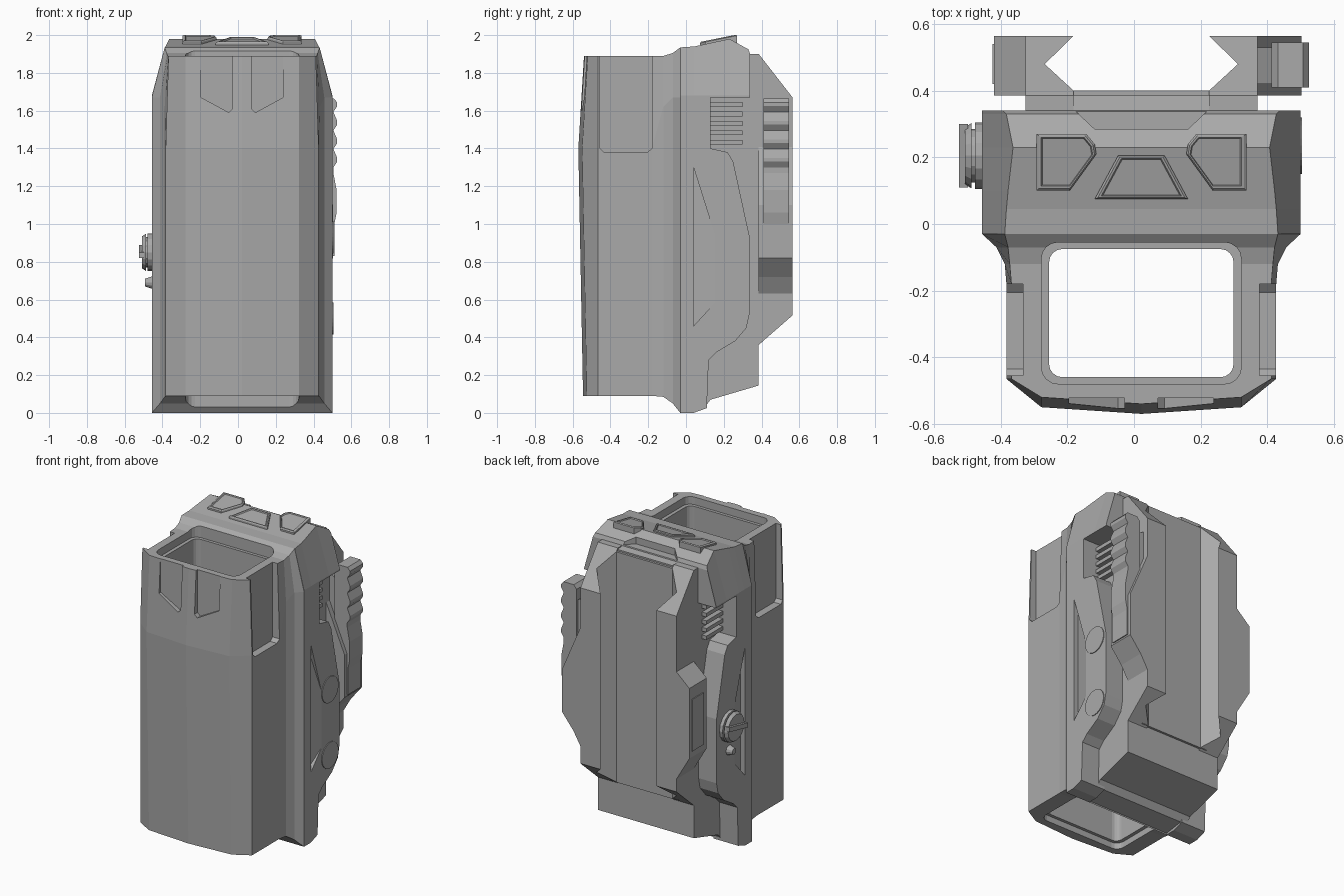
import bpy, bmesh, math
from mathutils import Vector, Matrix

if "Cube" in bpy.data.objects:
    bpy.data.objects.remove(bpy.data.objects["Cube"])

CX = 0.022  # the housing's own centre line
grey = bpy.data.materials.new("housing_grey")
grey.use_nodes = True
grey.diffuse_color = (0.4, 0.4, 0.4, 1)
grey.node_tree.nodes["Principled BSDF"].inputs["Base Color"].default_value = (0.4, 0.4, 0.4, 1)


def finish(name, bm):
    bmesh.ops.recalc_face_normals(bm, faces=bm.faces)
    mesh = bpy.data.meshes.new(name)
    bm.to_mesh(mesh)
    bm.free()
    mesh.transform(Matrix.Translation((CX, 0, 0)))
    mesh.materials.append(grey)
    ob = bpy.data.objects.new(name, mesh)
    bpy.context.collection.objects.link(ob)
    return ob


def skin(sections):
    """Skin a run of matching closed sections and cap both ends."""
    bm = bmesh.new()
    rings = [[bm.verts.new(p) for p in s] for s in sections]
    n = len(rings[0])
    for a, b in zip(rings, rings[1:]):
        for i in range(n):
            bm.faces.new((a[i], a[(i + 1) % n], b[(i + 1) % n], b[i]))
    bm.faces.new(rings[0])
    bm.faces.new(rings[-1])
    return bm


def place(axis, u, v, w):
    return {"x": (w, u, v), "y": (u, w, v), "z": (u, v, w)}[axis]


def prism(name, axis, pts, lo, hi):
    return finish(name, skin([[place(axis, u, v, w) for u, v in pts] for w in (lo, hi)]))


def mirrored(pts):
    return [(-x, y) for x, y in pts]


def rounded(x0, x1, y0, y1, r, steps=4):
    pts = []
    for k, (x, y) in enumerate(((x1 - r, y1 - r), (x0 + r, y1 - r), (x0 + r, y0 + r), (x1 - r, y0 + r))):
        for i in range(steps + 1):
            a = math.pi / 2 * (k + i / steps)
            pts.append((x + r * math.cos(a), y + r * math.sin(a)))
    return pts


def cut(ob, cutters):
    for c in cutters:
        c.hide_render = True
        m = ob.modifiers.new("cut", "BOOLEAN")
        m.operation, m.solver, m.object = "DIFFERENCE", "EXACT", c
    bpy.context.view_layer.update()
    deps = bpy.context.evaluated_depsgraph_get()
    mesh = bpy.data.meshes.new_from_object(ob.evaluated_get(deps))
    ob.modifiers.clear()
    ob.data = mesh


def drop(cutters):
    for c in cutters:
        bpy.data.objects.remove(c)


# Hood: faceted tube, slightly pinched at both ends
half = [(0.0, -0.57), (0.3, -0.55), (0.405, -0.465), (0.405, -0.18)]
sections = []
for z, dy, dx in ((0.09, 0.025, 0), (1.4, 0, 0), (1.89, 0.03, 0.015)):
    right = [(x - (dx if x > 0.35 else 0), y + (dy if y < -0.5 else 0), z) for x, y in half]
    sections.append(right + [(-x, y, z) for x, y, z in reversed(right[1:])])
hood = finish("hood", skin(sections))

# Flare joining hood to body, then the sloped cap: both lofted along y


def flare_section(y, low, shoulder, top, w, wt):
    return [(-w, y, low), (w, y, low), (w, y, shoulder), (wt, y, top), (-wt, y, top), (-w, y, shoulder)]


flare = finish("body_flare", skin([
    flare_section(-0.18, 0.09, 1.4, 1.89, 0.405, 0.39),
    flare_section(-0.12, 0.085, 1.62, 1.89, 0.41, 0.395),
    flare_section(-0.07, 0.05, 1.67, 1.905, 0.435, 0.4),
    flare_section(-0.03, 0, 1.67, 1.935, 0.478, 0.41)]))
cap = finish("body_cap", skin([
    flare_section(y, 1.6 if y < 0.1 else 1.67, 1.68, z, 0.478, w) for y, z, w in
    ((-0.03, 1.935, 0.41), (0.045, 1.94, 0.405), (0.1, 1.952, 0.4),
     (0.23, 1.98, 0.385), (0.33, 1.925, 0.405), (0.34, 1.9, 0.415))]))

# Opening right through the hood, stepped at both ends
bore = [prism("bore", "z", rounded(-0.277, 0.277, -0.46, -0.075, 0.04), -0.2, 2.2),
        prism("bore_top", "z", rounded(-0.3, 0.3, -0.48, -0.055, 0.05), 1.84, 2.2),
        prism("bore_bottom", "z", rounded(-0.3, 0.3, -0.48, -0.055, 0.05), -0.2, 0.13)]

# Recessed panels near the top of the hood
window = [(0.05, 1.95), (0.05, 1.61), (0.07, 1.59), (0.217, 1.67), (0.217, 1.95)]
side_window = [(-0.455, 2), (-0.455, 1.4), (-0.435, 1.38), (-0.205, 1.38), (-0.18, 1.4), (-0.18, 2)]
panels = [prism("panel", "y", p, -0.7, -0.522) for p in (window, mirrored(window))]
panels += [prism("side_panel", "x", side_window, s * 0.355, s * 0.6) for s in (1, -1)]
cut(hood, bore + panels)
cut(flare, bore)
drop(bore + panels)

# Notch in the rear edge of the cap
notch = [prism("notch", "z", [(-0.22, 0.36), (-0.14, 0.285), (0.14, 0.285), (0.22, 0.36)], 1.905, 2.2)]
cut(cap, notch)
drop(notch)

# Core block behind the hood
prism("body_core", "x", [(-0.03, 0.01), (0.1, 0.03), (0.13, 0.07), (0.385, 0.145), (0.385, 1.89),
                         (0.33, 1.9), (-0.03, 1.9)], -0.348, 0.348)

# Curved side plates with a wedge-shaped hollow
plate = [(-0.03, 0), (0.04, 0), (0.11, 0.025), (0.12, 0.28), (0.16, 0.32), (0.26, 0.38), (0.32, 0.45),
         (0.335, 0.52), (0.335, 0.94), (0.25, 1.33), (0.22, 1.38), (0.13, 1.4), (0.13, 1.68), (-0.03, 1.68)]
facet = [(0.04, 1.3), (0.15, 0.95), (0.15, 0.58), (0.04, 0.46)]
for s, side in ((1, "left"), (-1, "right")):
    ob = prism(side + "_side_plate", "x", plate, s * 0.3, s * 0.478)
    deep = [(s * (0.445 if y < 0.1 else 0.478), y, z) for y, z in facet]
    hollow = [finish("hollow", skin([deep, [(s * 0.6, y, z) for y, z in facet]]))]
    cut(ob, hollow)
    drop(hollow)
    for i in range(5):  # ribs inside the open corner
        z = 1.42 + i * 0.05
        prism(f"{side}_rib_{i}", "x", [(0.13, z), (0.3, z), (0.3, z + 0.025), (0.13, z + 0.025)],
              s * 0.33, s * 0.38)


def disc(name, x0, x1, y, z, r, sides=24, r2=None):
    ring = [(math.cos(2 * math.pi * i / sides), math.sin(2 * math.pi * i / sides)) for i in range(sides)]
    return finish(name, skin([[(x, y + q * c, z + q * d) for c, d in ring]
                              for x, q in ((x0, r), (x1, r2 or r))]))


# Flush round covers on one side, turn knob on the other
for i, z in enumerate((0.93, 0.5)):
    disc(f"round_cover_{i}", 0.47, 0.483, 0.235, z, 0.085)
disc("knob_base", -0.47, -0.5, 0.205, 0.85, 0.1, 16)
disc("knob_neck", -0.5, -0.515, 0.205, 0.85, 0.08, 16)
disc("knob_rim", -0.51, -0.53, 0.205, 0.85, 0.098, 16, 0.085)
prism("knob_grip", "x", [(0.11, 0.82), (0.3, 0.86), (0.3, 0.89), (0.11, 0.85)], -0.52, -0.547)
disc("knob_stop", -0.47, -0.515, 0.205, 0.69, 0.035, 12, 0.02)

# Raised buttons lying on the sloped cap
outer = [(0.188, 0.23), (0.13, 0.23), (0.135, 0.21), (0.215, 0.1), (0.315, 0.1), (0.315, 0.27), (0.165, 0.27)]
outer = outer[2:] + [(0.14, 0.24)]
centre = [(-0.14, 0.075), (0.14, 0.075), (0.07, 0.205), (-0.07, 0.205)]
for name, pts in (("centre_button", centre), ("left_button", outer), ("right_button", mirrored(outer))):
    mid = sum((Vector(p) for p in pts), Vector((0, 0))) / len(pts)
    levels = []
    for h, k in ((-0.03, 1), (0.015, 1), (0.021, 0.93), (0.021, 0.86), (0.014, 0.82)):
        ring = [mid + (Vector(p) - mid) * k for p in pts]
        levels.append([(p.x, p.y, min(1.937 + (p.y - 0.045) * 0.2 + h, 2.0)) for p in ring])
    finish(name, skin(levels))


# Rear clamp: dovetail jaws sloped off at top and bottom
jaw = [(0.348, 0.34), (0.203, 0.34), (0.203, 0.4), (0.29, 0.48), (0.203, 0.565), (0.348, 0.565)]
prism("clamp_base", "z", [(-0.25, 0.3), (0.25, 0.3), (0.25, 0.4), (-0.25, 0.4)], 0.37, 1.88)
for pts, side in ((jaw, "left"), (mirrored(jaw), "right")):
    bm = skin([[(x, y, z) for x, y in pts] for z in (0.36, 1.9)])
    for z, nz in ((1.9, 0.183), (0.36, -0.183)):
        normal = Vector((0, 0.235 if nz > 0 else 0.16, nz))
        geom = bm.verts[:] + bm.edges[:] + bm.faces[:]
        found = bmesh.ops.bisect_plane(bm, geom=geom, plane_co=(0, 0.385, z), plane_no=normal, clear_outer=True)
        bmesh.ops.holes_fill(bm, edges=[e for e in found["geom_cut"] if isinstance(e, bmesh.types.BMEdge)])
    finish(side + "_clamp_jaw", bm)

# Wider shoulders on the jaws
prism("left_jaw_shoulder", "y", [(0.33, 1.45), (0.481, 1.1), (0.481, 0.82), (0.4, 0.72), (0.33, 0.6)], 0.385, 0.565)
prism("right_jaw_shoulder", "y", [(-0.33, 1.32), (-0.442, 1.22), (-0.442, 0.76), (-0.33, 0.57)], 0.385, 0.565)
prism("right_jaw_plate", "x", [(0.42, 0.8), (0.54, 0.8), (0.54, 1.14), (0.42, 1.14)], -0.44, -0.447)

# Locking lever with finger teeth
edge = [(0.39, 0.83), (0.488, 0.83), (0.488, 1.0), (0.5, 1.06), (0.5, 1.18), (0.483, 1.27)]
for i in range(4):
    z = 1.3 + i * 0.098
    edge += [(0.483, z), (0.503, z + 0.03), (0.503, z + 0.05)]
edge += [(0.485, 1.665), (0.41, 1.665), (0.39, 1.64)]
prism("locking_lever", "y", edge, 0.41, 0.545)
prism("lever_mount", "y", [(0.33, 0.9), (0.4, 0.9), (0.4, 1.56), (0.33, 1.6)], 0.42, 0.53)
